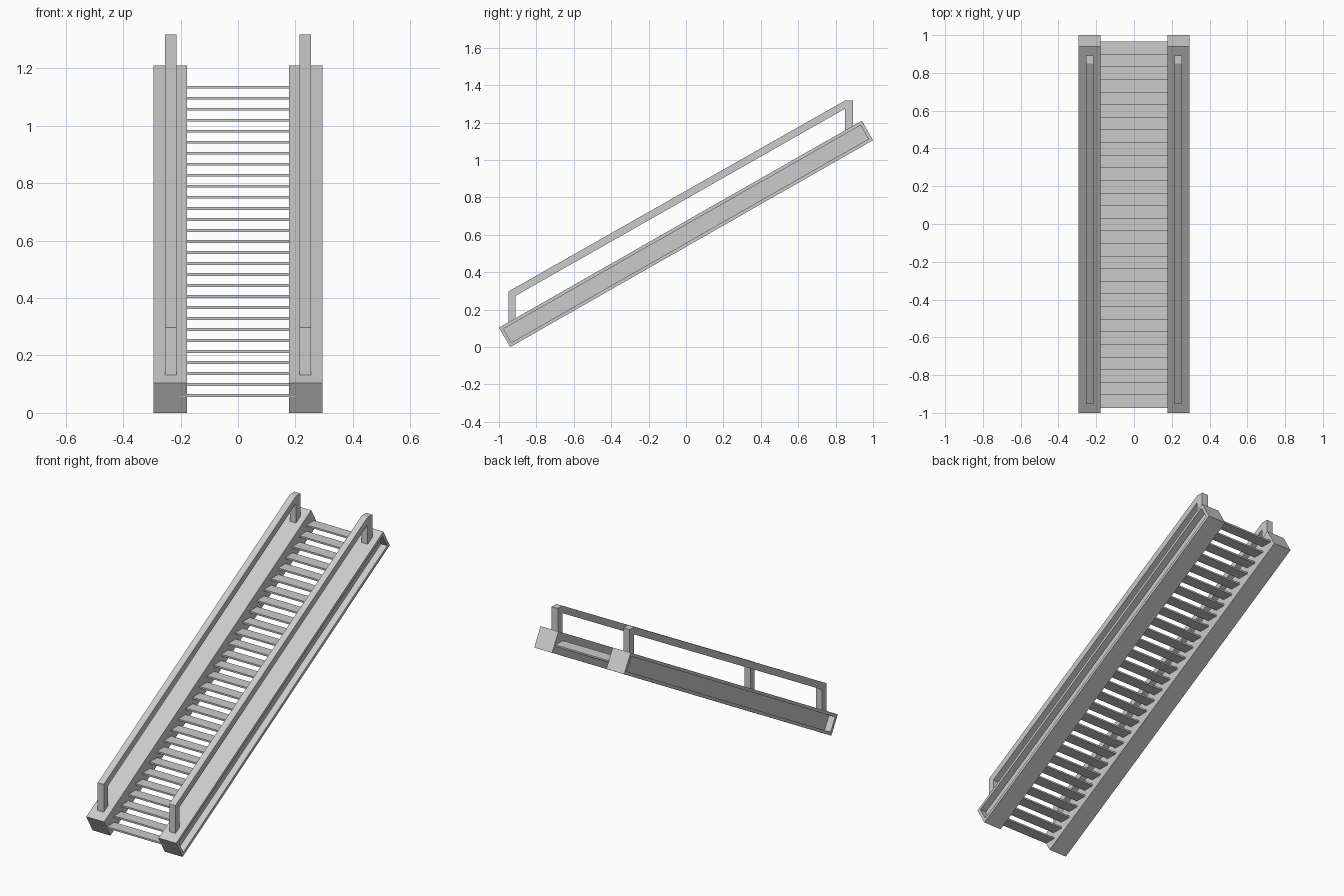
import bpy, bmesh
from mathutils import Vector

if "Cube" in bpy.data.objects:
    bpy.data.objects.remove(bpy.data.objects["Cube"])


def extrude_profile(name, pts, x0, x1):
    """Extrude a (y, z) side profile from x0 to x1; returns object, bmesh and outer face."""
    bm = bmesh.new()
    base = bm.faces.new([bm.verts.new((x0, y, z)) for y, z in pts])
    ext = bmesh.ops.extrude_face_region(bm, geom=[base])["geom"]
    bmesh.ops.translate(bm, vec=(x1 - x0, 0, 0),
                        verts=[v for v in ext if isinstance(v, bmesh.types.BMVert)])
    outer = next(f for f in ext if isinstance(f, bmesh.types.BMFace))
    bmesh.ops.recalc_face_normals(bm, faces=bm.faces[:])
    obj = bpy.data.objects.new(name, bpy.data.meshes.new(name))
    bpy.context.collection.objects.link(obj)
    return obj, bm, outer


def finish(obj, bm, mirror=False):
    bm.to_mesh(obj.data)
    bm.free()
    if mirror:
        mod = obj.modifiers.new("mirror", 'MIRROR')
        mod.use_axis[0] = True
        mod.use_mirror_merge = False


# Sloped side beams with a recessed panel on the outer face
beam, bm, outer = extrude_profile(
    "side_beams", [(-0.94, 0), (1, 1.106), (0.94, 1.21), (-1, 0.104)], 0.178, 0.295)
bmesh.ops.inset_region(bm, faces=[outer], thickness=0.018, use_even_offset=True)
bmesh.ops.inset_individual(bm, faces=[outer], thickness=0.0, depth=0.0)
bmesh.ops.translate(bm, verts=outer.verts[:], vec=Vector((-0.04, 0, 0)))
finish(beam, bm, mirror=True)

# Handrails with an upright post at each end
rail, bm, _ = extrude_profile(
    "handrails",
    [(-0.95, 0.11), (-0.95, 0.297), (0.85, 1.318), (0.893, 1.318), (0.893, 1.13),
     (0.85, 1.11), (0.85, 1.274), (-0.911, 0.274), (-0.911, 0.13)], 0.215, 0.255)
finish(rail, bm, mirror=True)

# Flat treads repeated up the slope
y0, depth, z0, half = -0.973, 0.069, 0.0555, 0.205
tread, bm, _ = extrude_profile(
    "treads", [(y0, z0), (y0 + depth, z0), (y0 + depth, z0 + 0.01), (y0, z0 + 0.01)],
    -half, half)
finish(tread, bm)
arr = tread.modifiers.new("steps", 'ARRAY')
arr.count = 29
arr.use_relative_offset = False
arr.use_constant_offset = True
arr.constant_offset_displace = (0, 0.0668, 0.03836)
